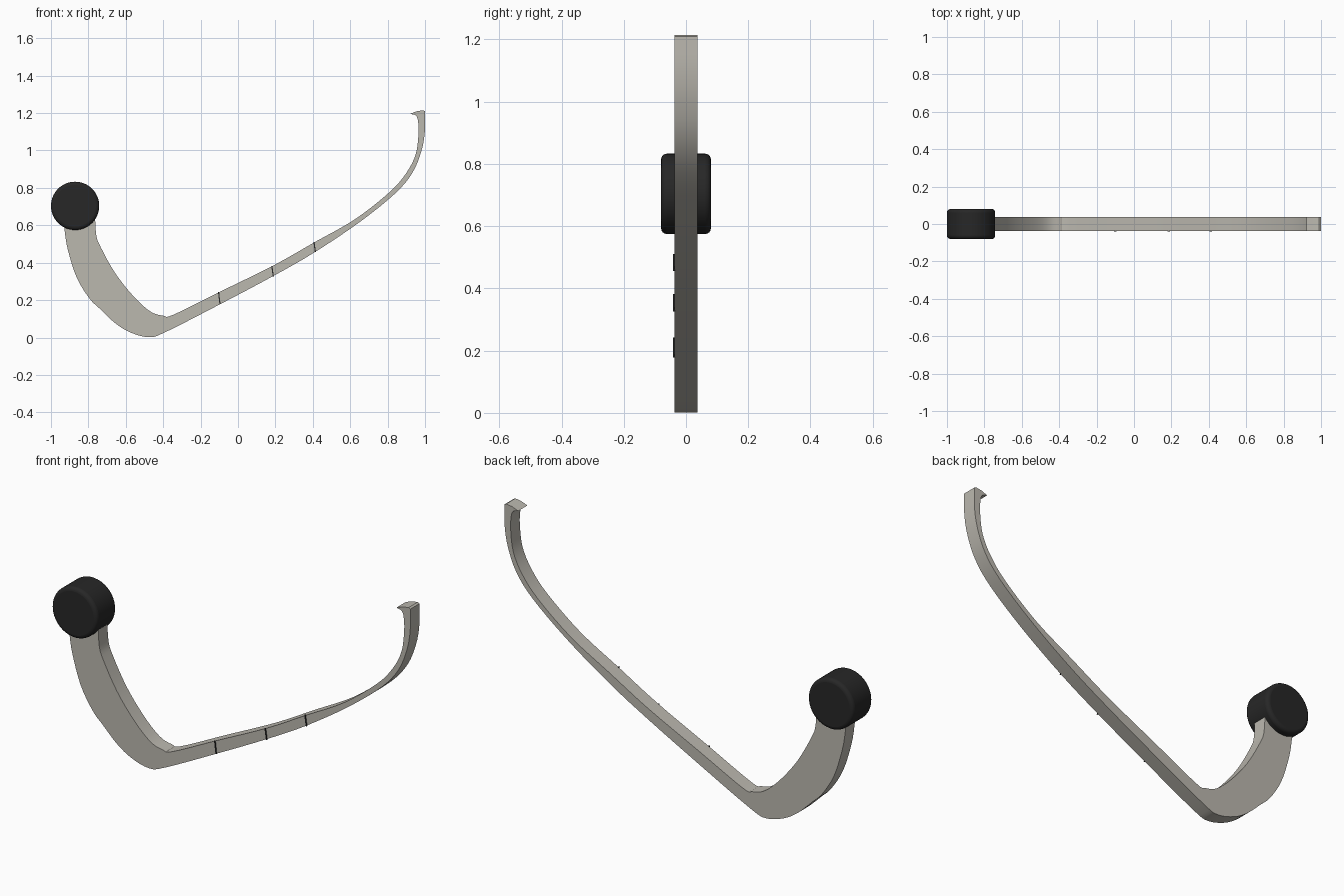
import bpy, bmesh, math
from mathutils import Vector

if "Cube" in bpy.data.objects:
    bpy.data.objects.remove(bpy.data.objects["Cube"])

HALF = 0.037  # half thickness of the bent arm


def material(name, rgb):
    m = bpy.data.materials.new(name)
    m.diffuse_color = (*rgb, 1)
    m.use_nodes = True
    m.node_tree.nodes["Principled BSDF"].inputs["Base Color"].default_value = m.diffuse_color
    return m


def smooth_path(pts, steps=4):
    """Catmull-Rom interpolation through 2D points."""
    p = [Vector(q) for q in pts]
    p = [2 * p[0] - p[1]] + p + [2 * p[-1] - p[-2]]
    out = []
    for a, b, c, d in zip(p, p[1:], p[2:], p[3:]):
        for i in range(steps):
            t = i / steps
            out.append(0.5 * (2 * b + (c - a) * t + (2 * a - 5 * b + 4 * c - d) * t * t
                              + (3 * b - a - 3 * c + d) * t ** 3))
    return out + [p[-2]]


def prism(name, outline, y0, y1, mat):
    """Extrude an x-z outline along y."""
    bm = bmesh.new()
    face = bm.faces.new([bm.verts.new((p[0], y0, p[1])) for p in outline])
    ext = bmesh.ops.extrude_face_region(bm, geom=[face])
    verts = [v for v in ext["geom"] if isinstance(v, bmesh.types.BMVert)]
    bmesh.ops.translate(bm, verts=verts, vec=(0, y1 - y0, 0))
    bmesh.ops.recalc_face_normals(bm, faces=bm.faces)
    me = bpy.data.meshes.new(name)
    bm.to_mesh(me)
    bm.free()
    ob = bpy.data.objects.new(name, me)
    bpy.context.collection.objects.link(ob)
    me.materials.append(mat)
    return ob


def shade(ob):
    bpy.ops.object.select_all(action='DESELECT')
    ob.select_set(True)
    bpy.context.view_layer.objects.active = ob
    bpy.ops.object.shade_smooth_by_angle(angle=math.radians(30))


steel = material("warm_grey", (0.50, 0.48, 0.43))
black = material("black", (0.02, 0.02, 0.02))

# Bent arm: lower edge, then the hooked tip and upper edge back to the knob
lower = [(-0.935, 0.66), (-0.928, 0.58), (-0.91, 0.47), (-0.862, 0.32), (-0.795, 0.21),
         (-0.74, 0.155), (-0.657, 0.077), (-0.577, 0.028), (-0.478, 0.002), (-0.39, 0.028),
         (-0.096, 0.178), (0.187, 0.328), (0.41, 0.456), (0.65, 0.617), (0.84, 0.77),
         (0.932, 0.88), (0.98, 0.995), (0.999, 1.10), (1.0, 1.21)]
tip = [(0.99, 1.215), (0.957, 1.21), (0.922, 1.197)]
upper = [(0.925, 1.195), (0.95, 1.188), (0.962, 1.16), (0.965, 1.09), (0.95, 0.98), (0.90, 0.88),
         (0.81, 0.777), (0.625, 0.632), (0.41, 0.51), (0.187, 0.384), (-0.096, 0.245),
         (-0.345, 0.122), (-0.40, 0.117), (-0.47, 0.14), (-0.56, 0.222), (-0.657, 0.345),
         (-0.735, 0.485), (-0.758, 0.55), (-0.765, 0.66)]
shade(prism("bent_arm", smooth_path(lower) + [Vector(p) for p in tip] + smooth_path(upper),
            -HALF, HALF, steel))

# Round knob at the short end
bpy.ops.mesh.primitive_cylinder_add(vertices=64, radius=0.129, depth=0.16,
                                    location=(-0.871, 0, 0.704), rotation=(math.pi / 2, 0, 0))
knob = bpy.context.object
knob.name = "knob"
knob.data.materials.append(black)
bev = knob.modifiers.new("rim", 'BEVEL')
bev.width, bev.segments = 0.018, 4
shade(knob)

# Thin marking lines across the front face
for i, (x, z0, z1) in enumerate([(-0.1, 0.178, 0.243), (0.185, 0.326, 0.382), (0.41, 0.456, 0.511)]):
    w = 0.003
    prism(f"mark_line_{i + 1}", [(x + 0.004 - w, z0), (x + 0.004 + w, z0),
                                 (x - 0.004 + w, z1), (x - 0.004 - w, z1)],
          -HALF - 0.004, -HALF + 0.002, black)
